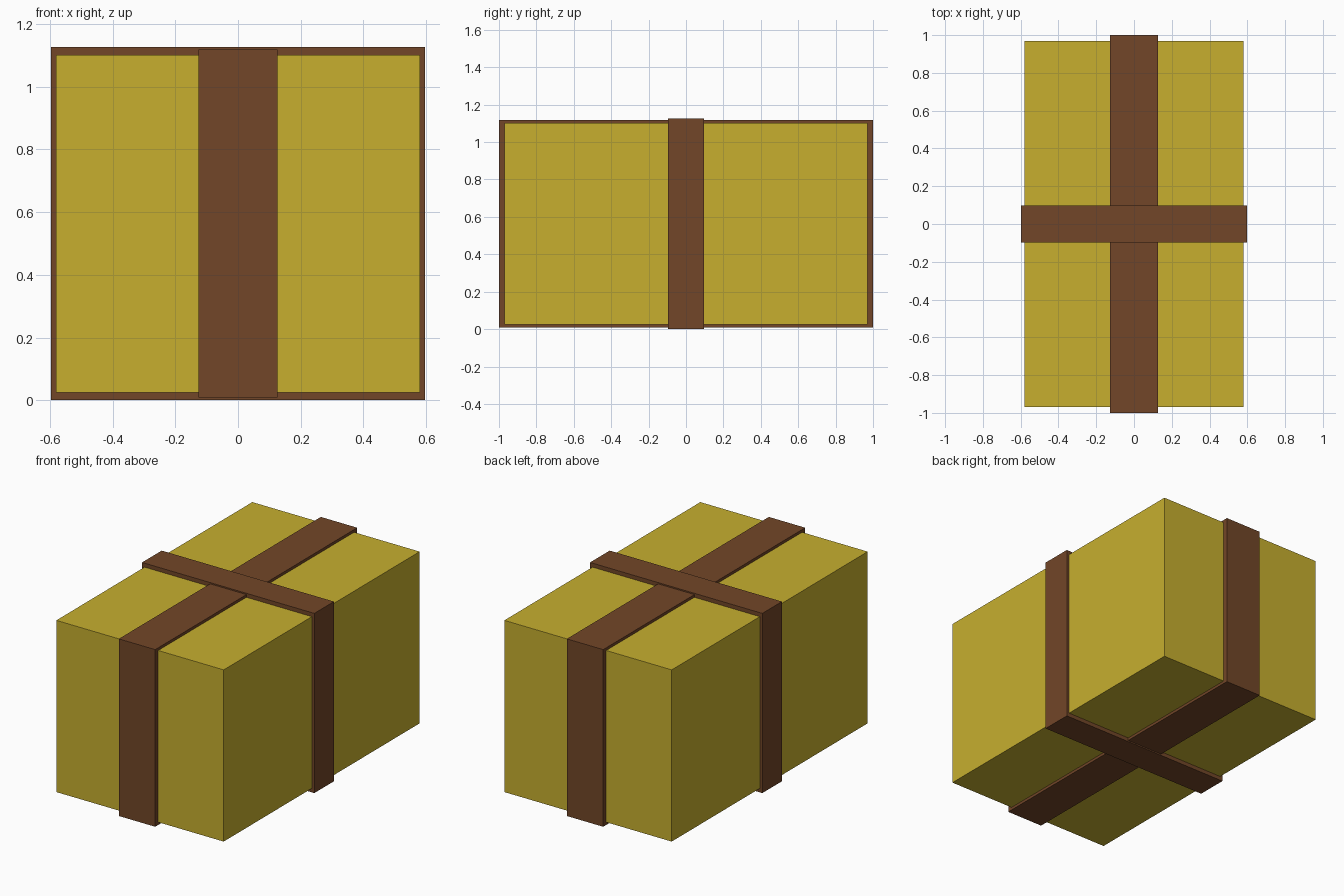
import bpy

if "Cube" in bpy.data.objects:
    bpy.data.objects.remove(bpy.data.objects["Cube"])

MID_Z = 0.563


def material(name, rgb):
    mat = bpy.data.materials.new(name)
    mat.diffuse_color = (*rgb, 1.0)
    mat.use_nodes = True
    mat.node_tree.nodes["Principled BSDF"].inputs["Base Color"].default_value = mat.diffuse_color
    return mat


def block(name, size, mat):
    """Flat-faced box centred on the parcel's middle."""
    bpy.ops.mesh.primitive_cube_add(size=1, location=(0, 0, MID_Z))
    obj = bpy.context.object
    obj.name = name
    obj.scale = size
    bpy.ops.object.transform_apply(location=False, rotation=False, scale=True)
    obj.data.materials.append(mat)
    return obj


paper = material("yellow_paper", (0.57, 0.43, 0.028))
ribbon = material("brown_ribbon", (0.168, 0.061, 0.021))

# Wrapped parcel
block("gift_box", (1.16, 1.94, 1.076), paper)
# Ribbon running front to back
block("long_ribbon", (0.252, 2.0, 1.11), ribbon)
# Ribbon running side to side, just over the long one
block("cross_ribbon", (1.194, 0.194, 1.126), ribbon)
